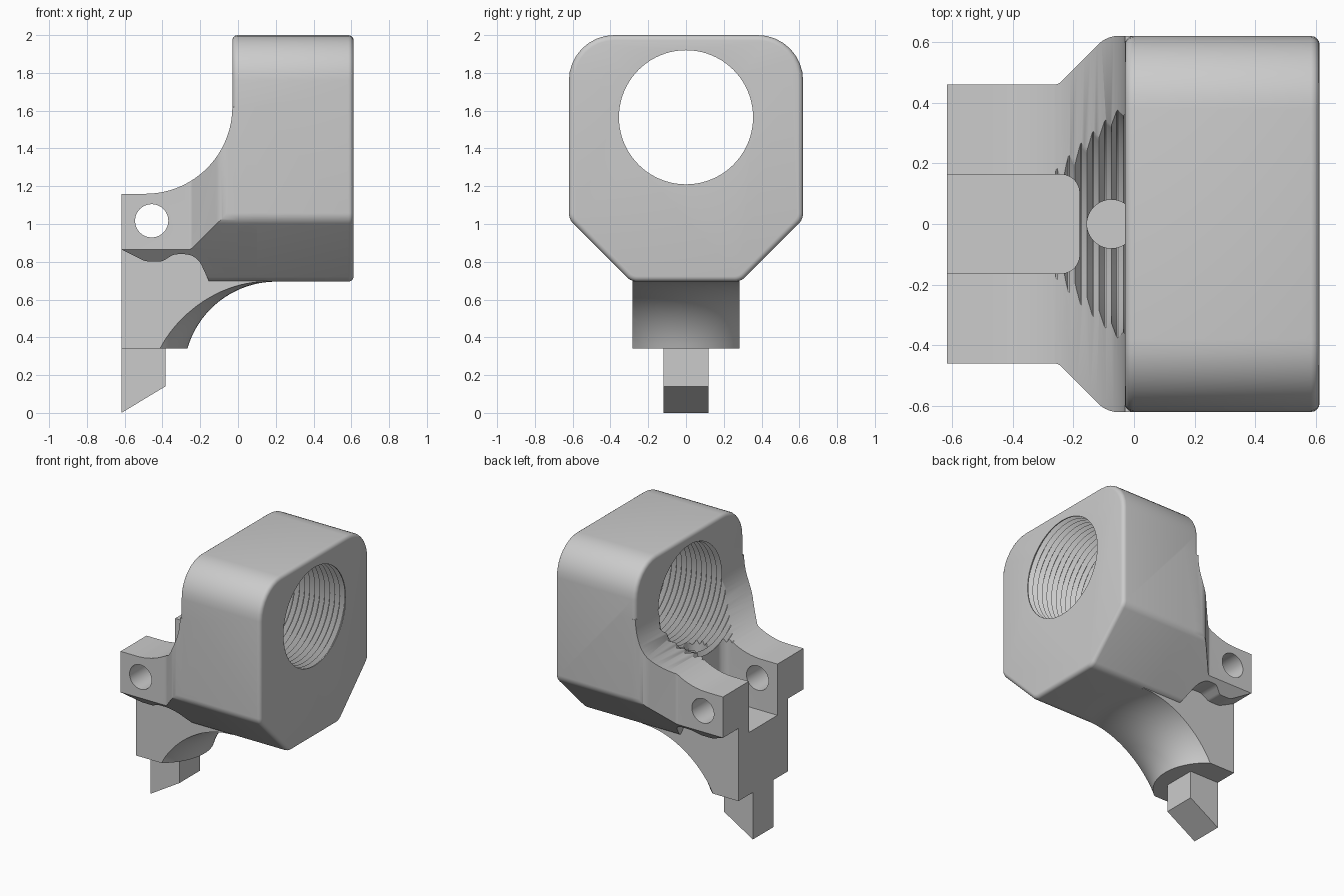
import bpy, bmesh
from math import sin, cos, pi, tan, radians, sqrt
from mathutils import Vector

if "Cube" in bpy.data.objects:
    bpy.data.objects.remove(bpy.data.objects["Cube"], do_unlink=True)

grey = bpy.data.materials.new("light_grey")
grey.use_nodes = True
COLOUR = (0.6, 0.6, 0.6, 1)
grey.diffuse_color = COLOUR
grey.node_tree.nodes["Principled BSDF"].inputs["Base Color"].default_value = COLOUR


def finish(name, bm):
    bmesh.ops.recalc_face_normals(bm, faces=bm.faces)
    mesh = bpy.data.meshes.new(name)
    bm.to_mesh(mesh)
    bm.free()
    mesh.materials.append(grey)
    ob = bpy.data.objects.new(name, mesh)
    bpy.context.collection.objects.link(ob)
    return ob


def rounded(corners, steps=8):
    """Outline from (a, b, radius) corners, rounding each with an arc."""
    out = []
    for i, (a, b, r) in enumerate(corners):
        p = Vector((a, b))
        if r == 0:
            out.append(p)
            continue
        u = (Vector(corners[i - 1][:2]) - p).normalized()
        v = (Vector(corners[(i + 1) % len(corners)][:2]) - p).normalized()
        half = u.angle(v) / 2
        centre = p + (u + v).normalized() * (r / sin(half))
        start = p + u * (r / tan(half)) - centre
        end = p + v * (r / tan(half)) - centre
        sweep = pi - 2 * half
        for k in range(steps + 1):
            t = k / steps
            out.append(centre + (start * sin((1 - t) * sweep) + end * sin(t * sweep)) / sin(sweep))
    return out


def prism(name, outline, axis, low, high):
    place = {"x": lambda p, d: (d, p[0], p[1]),
             "y": lambda p, d: (p[0], d, p[1]),
             "z": lambda p, d: (p[0], p[1], d)}[axis]
    bm = bmesh.new()
    rings = [[bm.verts.new(place(p, d)) for p in outline] for d in (low, high)]
    n = len(outline)
    for ring in rings:
        bm.faces.new(ring)
    for i in range(n):
        j = (i + 1) % n
        bm.faces.new((rings[0][i], rings[0][j], rings[1][j], rings[1][i]))
    return finish(name, bm)


def box(name, x, y, z):
    return prism(name, [(x[0], z[0]), (x[1], z[0]), (x[1], z[1]), (x[0], z[1])], "y", *y)


def circle(a, b, r, n=48):
    return [(a + r * cos(2 * pi * i / n), b + r * sin(2 * pi * i / n)) for i in range(n)]


def lathe(name, profile, place, n):
    """Capped solid of revolution from (radius, distance) points."""
    bm = bmesh.new()
    rings = [[bm.verts.new(place(r * cos(2 * pi * i / n), r * sin(2 * pi * i / n), d))
              for i in range(n)] for r, d in profile]
    for lo, hi in zip(rings, rings[1:]):
        for i in range(n):
            j = (i + 1) % n
            bm.faces.new((lo[i], lo[j], hi[j], hi[i]))
    bm.faces.new(rings[0])
    bm.faces.new(rings[-1])
    return finish(name, bm)


def bake(ob):
    graph = bpy.context.evaluated_depsgraph_get()
    mesh = bpy.data.meshes.new_from_object(ob.evaluated_get(graph))
    ob.modifiers.clear()
    ob.data = mesh


def combine(ob, tool, operation):
    mod = ob.modifiers.new("combine", "BOOLEAN")
    mod.operation, mod.object, mod.solver = operation, tool, "EXACT"
    bake(ob)
    bpy.data.objects.remove(tool, do_unlink=True)


# Head: rounded block with chamfered lower corners
half_outline = [(0.29, 0.695, 0.08), (0.62, 1.025, 0.08), (0.62, 2.0, 0.24)]
section = rounded(half_outline + [(-y, z, r) for y, z, r in reversed(half_outline)])
body = prism("clamp_body", section, "x", -0.03, 0.612)
bevel = body.modifiers.new("soft_ends", "BEVEL")
bevel.width, bevel.segments = 0.028, 4
bevel.limit_method, bevel.angle_limit = "ANGLE", radians(50)
bake(body)

# Arm: same section, narrowed in plan and scooped on top
arm = prism("arm", section, "x", -0.617, 0.1)
half_plan = [(-0.7, 0.46, 0), (-0.25, 0.46, 0.03), (-0.09, 0.621, 0.1), (0.3, 0.621, 0)]
plan = rounded(half_plan + [(x, -y, r) for x, y, r in reversed(half_plan)])
combine(arm, prism("plan_shape", plan, "z", 0.4, 2.2), "INTERSECT")
scoop = [(-0.49 + 0.46 * cos(a), 1.62 + 0.46 * sin(a))
         for a in (-pi / 2 * k / 24 for k in range(25))]
side = [(-0.7, 0.4), (0.3, 0.4), (0.3, 1.62)] + scoop + [(-0.7, 1.16)]
combine(arm, prism("side_shape", side, "y", -1, 1), "INTERSECT")

# Relief under both arm edges beside the stem
relief = rounded([(-0.75, 0.5, 0), (-0.75, 0.93, 0), (-0.49, 0.802, 0.08), (-0.40, 0.802, 0.05),
                  (-0.34, 0.84, 0.08), (-0.22, 0.84, 0.1), (-0.155, 0.70, 0), (-0.155, 0.5, 0)])
for low, high in ((-0.8, -0.283), (0.283, 0.8)):
    combine(arm, prism("relief_cutter", relief, "y", low, high), "DIFFERENCE")
combine(body, arm, "UNION")

# Stem: flared neck with flat sides
flare = [(0.82 - sqrt(0.49 ** 2 - (z - 0.205) ** 2), z)
         for z in (0.34 + 0.355 * sin(pi / 2 * k / 20) for k in range(20))]
flare += [(0.82, 0.695), (0.82, 0.74)]
stem = lathe("stem", flare, lambda a, b, d: (a - 0.617, b, d), 96)
combine(stem, box("stem_limits", (-0.617, 0.5), (-0.283, 0.283), (0.2, 0.9)), "INTERSECT")
combine(body, stem, "UNION")

# Prong with slanted tip
prong = prism("prong", [(-0.617, 0), (-0.385, 0.14), (-0.385, 0.4), (-0.617, 0.4)],
              "y", -0.118, 0.118)
combine(body, prong, "UNION")

# Slot, cross pin hole and blind hole
slot = rounded([(-0.8, -0.163, 0), (-0.18, -0.163, 0.06), (-0.18, 0.163, 0.06), (-0.8, 0.163, 0)])
combine(body, prism("slot_cutter", slot, "z", 0.79, 1.4), "DIFFERENCE")
combine(body, prism("pin_cutter", circle(-0.457, 1.017, 0.088), "y", -1, 1), "DIFFERENCE")
combine(body, prism("blind_cutter", circle(-0.075, 0, 0.08), "z", 0.95, 1.5), "DIFFERENCE")

# Threaded bore
PITCH = 0.04
thread = [(0.355, 0.75)]
for k in range(22):
    x = 0.605 - k * PITCH
    thread += [(0.355, x), (0.386, x - 0.45 * PITCH), (0.386, x - 0.55 * PITCH)]
thread.append((0.355, 0.605 - 22 * PITCH))
bore = lathe("bore_cutter", thread, lambda a, b, d: (d, a, b + 1.565), 80)
combine(body, bore, "DIFFERENCE")

# Smooth curved walls, keep the edges sharp
bpy.ops.object.select_all(action="DESELECT")
body.select_set(True)
bpy.context.view_layer.objects.active = body
bpy.ops.object.shade_smooth_by_angle(angle=radians(30))
